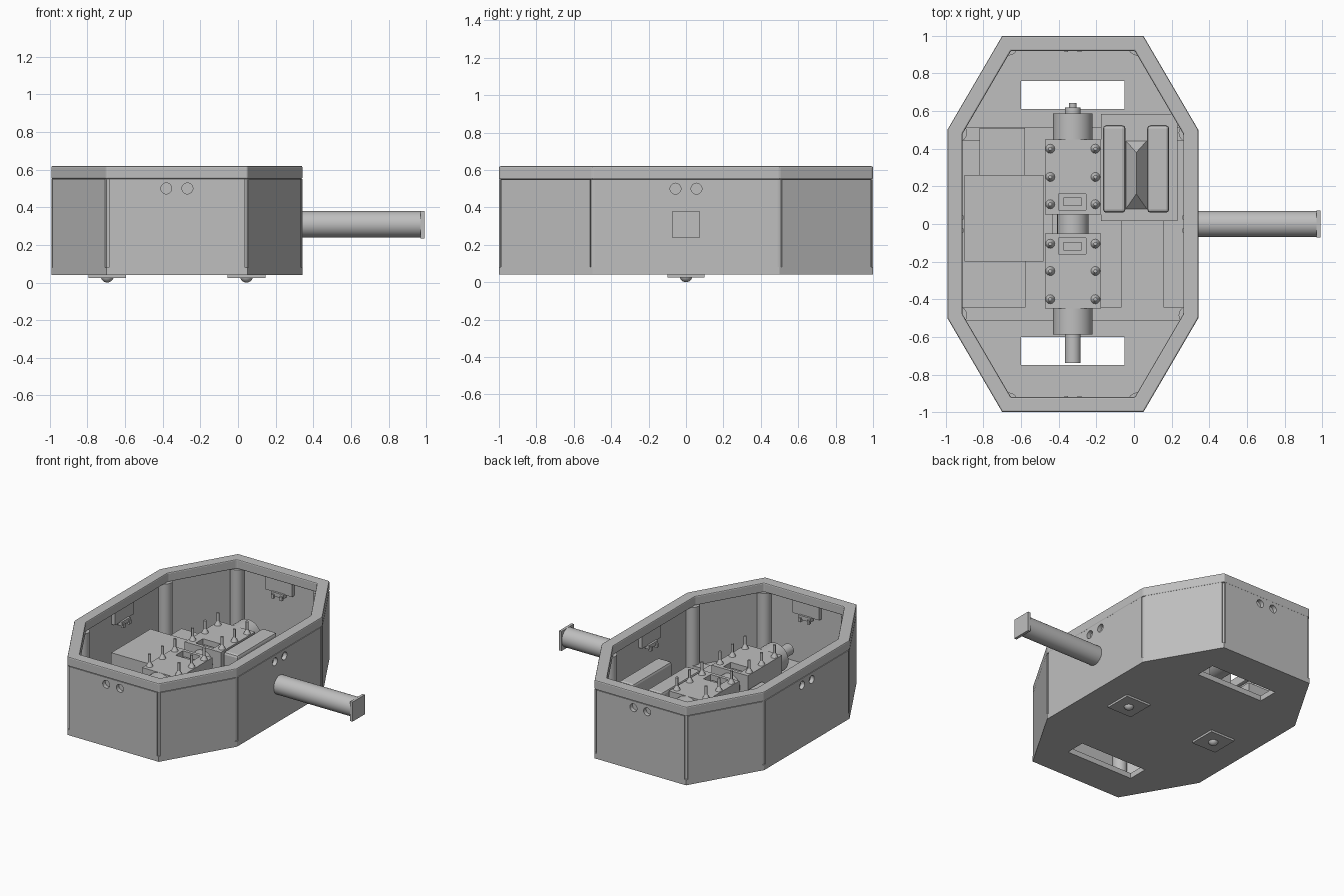
import bpy, bmesh, math
from mathutils import Matrix, Vector

cube = bpy.data.objects.get("Cube")
if cube:
    bpy.data.objects.remove(cube, do_unlink=True)

grey = bpy.data.materials.new("plain grey")
grey.use_nodes = True
colour = (0.52, 0.52, 0.52, 1)
grey.diffuse_color = colour
grey.node_tree.nodes["Principled BSDF"].inputs["Base Color"].default_value = colour

CX = -0.325          # centre line of the hull
AXIS_Z = 0.285       # drive shaft height
FLOOR, RIM_LOW, TOP = 0.08, 0.55, 0.62


def finish(name, bm, smooth=False, bevel=0):
    bmesh.ops.recalc_face_normals(bm, faces=bm.faces)
    mesh = bpy.data.meshes.new(name)
    bm.to_mesh(mesh)
    bm.free()
    mesh.materials.append(grey)
    ob = bpy.data.objects.new(name, mesh)
    bpy.context.collection.objects.link(ob)
    if bevel:
        mod = ob.modifiers.new("Bevel", "BEVEL")
        mod.width, mod.segments, mod.limit_method = bevel, 2, "ANGLE"
    if smooth:
        bpy.ops.object.select_all(action="DESELECT")
        ob.select_set(True)
        bpy.context.view_layer.objects.active = ob
        bpy.ops.object.shade_smooth_by_angle(angle=math.radians(35))
    return ob


def add_box(bm, x, y, z, frame=Matrix()):
    lo, hi = Vector((x[0], y[0], z[0])), Vector((x[1], y[1], z[1]))
    size = Matrix.Diagonal((*(hi - lo), 1))
    bmesh.ops.create_cube(bm, size=1, matrix=frame @ Matrix.Translation((lo + hi) / 2) @ size)


def box(name, x, y, z, bevel=0, frame=Matrix()):
    bm = bmesh.new()
    add_box(bm, x, y, z, frame)
    return finish(name, bm, bevel=bevel)


def add_rod(bm, a, b, r, r2=None, sides=32):
    a, b = Vector(a), Vector(b)
    turn = (b - a).to_track_quat("Z", "Y").to_matrix().to_4x4()
    bmesh.ops.create_cone(bm, cap_ends=True, segments=sides, radius1=r,
                          radius2=r if r2 is None else r2, depth=(b - a).length,
                          matrix=Matrix.Translation((a + b) / 2) @ turn)


def rod(name, a, b, r, r2=None, sides=32):
    bm = bmesh.new()
    add_rod(bm, a, b, r, r2, sides)
    return finish(name, bm, smooth=True)


def cut(ob, bm):
    cutter = finish(ob.name + "_cutter", bm)
    cutter.hide_render = True
    cutter.display_type = "WIRE"
    mod = ob.modifiers.new("Cut", "BOOLEAN")
    mod.operation, mod.solver, mod.object = "DIFFERENCE", "EXACT", cutter


def octagon(inset):
    hx, hy = 0.667 - inset, 1 - inset
    ex, ey = 0.375 - 0.575 * inset, 0.5 - 0.27 * inset
    quarter = [(hx, ey), (ex, hy)]
    right = [(x, -y) for x, y in reversed(quarter)] + quarter
    pts = right + [(-x, -y) for x, y in right]
    return [Vector((CX + x, y, 0)) for x, y in pts]


# Floor with two openings
bm = bmesh.new()
base = bm.faces.new([bm.verts.new(p + Vector((0, 0, 0.04))) for p in octagon(0)])
ext = bmesh.ops.extrude_face_region(bm, geom=[base])
bmesh.ops.translate(bm, vec=(0, 0, FLOOR - 0.04),
                    verts=[v for v in ext["geom"] if isinstance(v, bmesh.types.BMVert)])
floor = finish("floor", bm)
bm = bmesh.new()
for y in (-0.675, 0.685):
    add_box(bm, (-0.6, -0.05), (y - 0.075, y + 0.075), (0, 0.2))
cut(floor, bm)

# Top rim
bm = bmesh.new()
rings = []
for inset, z in ((0, RIM_LOW), (0, TOP), (0.08, TOP), (0.08, RIM_LOW)):
    rings.append([bm.verts.new(p + Vector((0, 0, z))) for p in octagon(inset)])
for k in range(4):
    a, b = rings[k], rings[(k + 1) % 4]
    for i in range(8):
        j = (i + 1) % 8
        bm.faces.new((a[i], a[j], b[j], b[i]))
finish("top_rim", bm, bevel=0.008)

# Wall panels, each in a frame whose y axis points outward
corners, posts = octagon(0), octagon(0.055)
for i in range(8):
    a, b = corners[i], corners[(i + 1) % 8]
    along = (b - a).normalized()
    out = Vector((along.y, -along.x, 0))
    frame = Matrix((along, out, (0, 0, 1))).transposed().to_4x4()
    frame.translation = (a + b) / 2
    half = (b - a).length / 2 - 0.014
    straight = i % 2 == 1 or abs(out.x) > 0.99 or abs(out.y) > 0.99
    panel = box("wall_panel", (-half, half), (-0.03, 0), (FLOOR, RIM_LOW), frame=frame)
    rod("corner_post", posts[i] + Vector((0, 0, FLOOR)),
        posts[i] + Vector((0, 0, RIM_LOW)), 0.05, sides=16)
    if abs(out.x) > 0.99 or abs(out.y) > 0.99:
        # Paired sensor holes with the sensor board behind them
        bm = bmesh.new()
        for s in (-0.056, 0.056):
            add_rod(bm, frame @ Vector((s, -0.1, 0.5)), frame @ Vector((s, 0.1, 0.5)), 0.029)
        cut(panel, bm)
        box("sensor_board", (-0.11, 0.11), (-0.06, -0.031), (0.45, 0.545), frame=frame)
        box("sensor_plug", (-0.05, 0.05), (-0.075, -0.04), (0.425, 0.455), frame=frame)
        for s in (-0.035, 0.035):
            box("sensor_pin", (s - 0.01, s + 0.01), (-0.085, -0.065), (0.41, 0.44), frame=frame)

# Cross beams and long plates on the floor
for y in (-0.48, 0.48):
    box("cross_beam", (-0.93, 0.28), (y - 0.036, y + 0.036), (FLOOR, 0.12))
for x in ((-0.58, -0.43), (-0.07, 0.16)):
    box("floor_plate", x, (-0.515, 0.515), (FLOOR, 0.125))

# Feet
for x in (-0.695, 0.045):
    box("foot_plate", (x - 0.1, x + 0.1), (-0.1, 0.1), (0.025, 0.041))
    bm = bmesh.new()
    bmesh.ops.create_uvsphere(bm, u_segments=24, v_segments=12, radius=0.035,
                              matrix=Matrix.Translation((x, 0, 0.035)))
    finish("foot_ball", bm, smooth=True)

# Side arm with square end plate
rod("side_arm", (0.32, 0, 0.31), (0.98, 0, 0.31), 0.07)
box("arm_end_plate", (0.97, 0.99), (-0.072, 0.072), (0.235, 0.38))

# Battery and controller
box("battery", (-0.9, -0.48), (-0.2, 0.26), (FLOOR, 0.29))
box("controller", (-0.82, -0.58), (0.26, 0.51), (FLOOR, 0.22))

# Gearboxes with pockets and upright screws
for s in (-1, 1):
    def span(a, b):
        return sorted((s * a, s * b))
    gearbox = box("gearbox", (-0.472, -0.175), span(0.05, 0.45), (FLOOR, 0.39))
    bm = bmesh.new()
    add_box(bm, (-0.4, -0.255), span(0.075, 0.16), (0.33, 0.5))
    cut(gearbox, bm)
    box("pocket_step", (-0.375, -0.28), span(0.095, 0.14), (0.32, 0.36))
    rod("motor", (CX, s * 0.45, AXIS_Z), (CX, s * 0.587, AXIS_Z), 0.105)
    for x in (-0.445, -0.205):
        for y in (0.105, 0.25, 0.4):
            bm = bmesh.new()
            add_rod(bm, (x, s * y, 0.389), (x, s * y, 0.42), 0.025, 0.01, 12)
            add_rod(bm, (x, s * y, 0.42), (x, s * y, 0.48), 0.01, sides=12)
            finish("screw", bm, smooth=True)
rod("coupler", (CX, -0.06, AXIS_Z), (CX, 0.06, AXIS_Z), 0.083)
rod("drive_shaft", (CX, -0.58, AXIS_Z), (CX, -0.74, AXIS_Z), 0.042)
rod("rear_collar", (CX, 0.58, AXIS_Z), (CX, 0.62, AXIS_Z), 0.042)
rod("rear_shaft", (CX, 0.61, AXIS_Z), (CX, 0.642, AXIS_Z), 0.02)

# Pump unit: tray, two chamfered blocks and a ridge between them
box("pump_tray", (-0.175, 0.23), (0.015, 0.585), (FLOOR, 0.22))
for x in ((-0.165, -0.045), (0.07, 0.187)):
    box("pump_block", x, (0.06, 0.525), (0.2, 0.395), bevel=0.018)
bm = bmesh.new()
eaves = [bm.verts.new(p) for p in ((-0.05, 0.07, 0.21), (0.075, 0.07, 0.21),
                                   (0.075, 0.45, 0.21), (-0.05, 0.45, 0.21))]
front, back = (bm.verts.new((0.012, y, 0.3)) for y in (0.16, 0.38))
e = eaves
for f in (e, (e[0], e[1], front), (e[2], e[3], back),
          (e[1], e[2], back, front), (e[3], e[0], front, back)):
    bm.faces.new(f)
finish("pump_ridge", bm)
